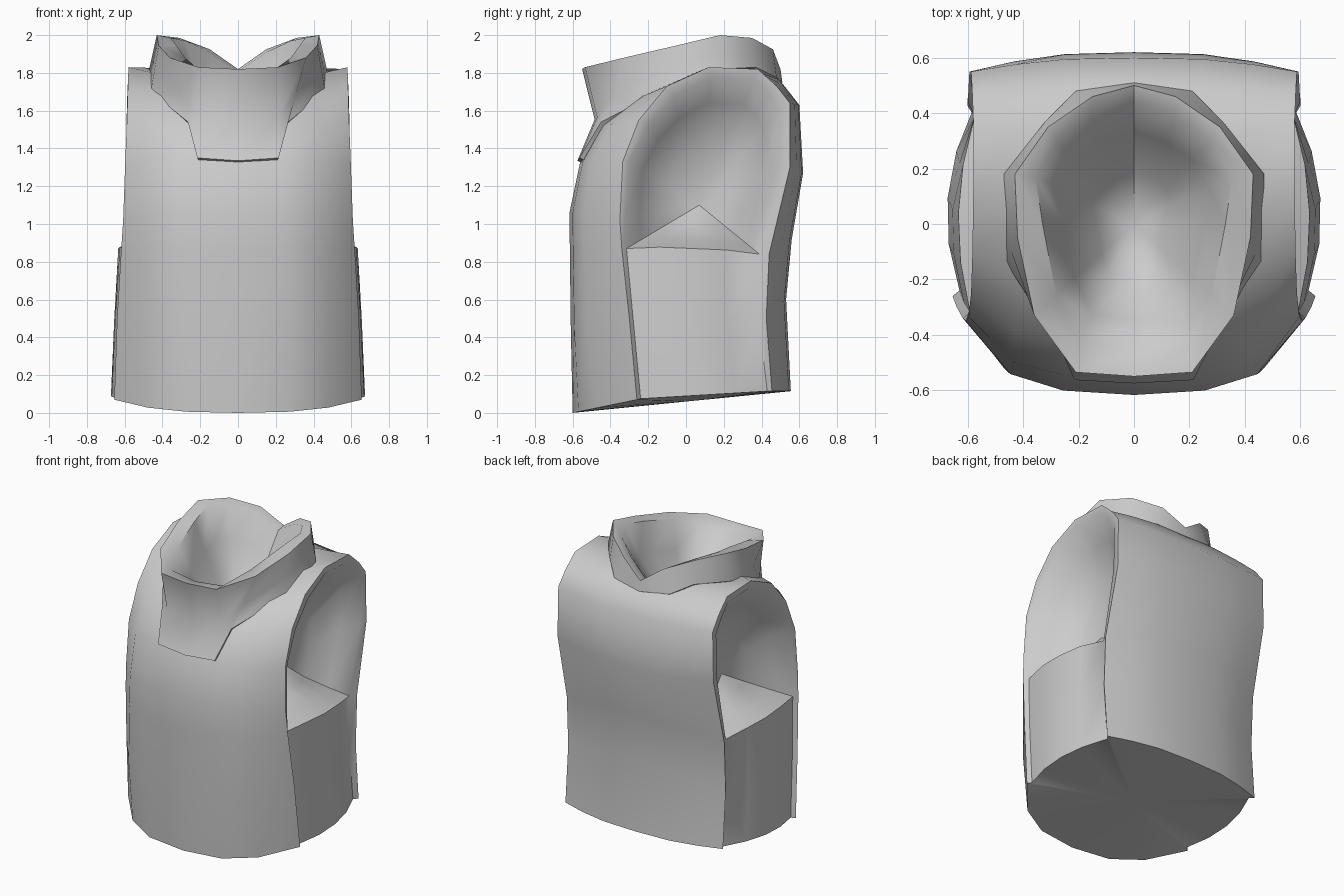
import bpy, bmesh
from mathutils import Vector

cube = bpy.data.objects.get("Cube")
if cube:
    bpy.data.objects.remove(cube, do_unlink=True)

grey = bpy.data.materials.new("light grey")
grey.use_nodes = True
COLOUR = (0.6, 0.6, 0.6, 1)
grey.diffuse_color = COLOUR
grey.node_tree.nodes["Principled BSDF"].inputs["Base Color"].default_value = COLOUR


def skin(bm, a, b, closed=False):
    """Quads between two equal rows of points."""
    n = len(a)
    for i in range(n if closed else n - 1):
        j = (i + 1) % n
        bm.faces.new([bm.verts.new(p) for p in (a[i], a[j], b[j], b[i])])


def fan(bm, ring, tip):
    for i in range(len(ring)):
        bm.faces.new([bm.verts.new(p) for p in (ring[i], ring[(i + 1) % len(ring)], tip)])


def make(name, bm):
    bmesh.ops.remove_doubles(bm, verts=bm.verts, dist=0.0005)
    bmesh.ops.recalc_face_normals(bm, faces=bm.faces)
    me = bpy.data.meshes.new(name)
    bm.to_mesh(me)
    bm.free()
    me.materials.append(grey)
    ob = bpy.data.objects.new(name, me)
    bpy.context.collection.objects.link(ob)
    return ob


def activate(ob):
    bpy.ops.object.select_all(action='DESELECT')
    ob.select_set(True)
    bpy.context.view_layer.objects.active = ob


# Stations from the front hem over the shoulder to the back hem:
# centre y, z; side edge y, z, x; inner rim y, z
STATIONS = [
    (-.60, .00, -.26, .07, .655, -.24, .075),
    (-.61, .45, -.30, .50, .640, -.28, .50),
    (-.615, .85, -.34, .87, .618, -.315, .87),
    (-.617, 1.06, -.35, 1.02, .608, -.325, 1.02),
    (-.56, 1.33, -.335, 1.33, .597, -.305, 1.33),
    (-.45, 1.52, -.25, 1.55, .588, -.20, 1.53),
    (-.27, 1.66, -.10, 1.73, .583, -.06, 1.68),
    (.00, 1.78, .12, 1.83, .580, .13, 1.78),
    (.30, 1.83, .38, 1.82, .580, .36, 1.77),
    (.49, 1.77, .48, 1.73, .584, .44, 1.69),
    (.60, 1.63, .55, 1.64, .588, .50, 1.61),
    (.62, 1.27, .55, 1.30, .594, .50, 1.30),
    (.56, .92, .44, .84, .600, .39, .84),
    (.53, .60, .425, .50, .600, .385, .50),
    (.555, .115, .455, .115, .600, .43, .115),
]
COLUMNS = (0, .42, .73, 1)
HEM_CURVE = (0, .09, .40, 1)
FRONT_CURVE = (0, .06, .28, 1)
BACK_CURVE = (0, .10, .48, 1)

# Torso: wrapped front and back, side panels, arm sockets, flat base
bm = bmesh.new()
rows = []
for i, (yc, zc, ye, ze, xe, yi, zi) in enumerate(STATIONS):
    curve = HEM_CURVE if i == 0 else FRONT_CURVE if i < 8 else BACK_CURVE
    half = [Vector((xe * u, yc + (ye - yc) * f, zc + (ze - zc) * f))
            for u, f in zip(COLUMNS, curve)]
    rows.append([Vector((-p.x, p.y, p.z)) for p in half[:0:-1]] + half)
for a, b in zip(rows, rows[1:]):
    skin(bm, a, b)

hems = {}
for s in (1, -1):
    outer = [Vector((s * r[4], r[2], r[3])) for r in STATIONS]
    # the rim steps further in beside the side panel
    inner = [Vector((s * (r[4] - (.008 if 2 < i < 12 else .025)), r[5], r[6]))
             for i, r in enumerate(STATIONS)]
    skin(bm, outer, inner)
    # bulging side panel below the arm
    panel = []
    for k in range(3):
        a, b = inner[k], inner[14 - k]
        line = [a.lerp(b, t / 4) for t in range(5)]
        for t in (1, 2, 3):
            line[t].x += s * (.07 - .01 * k) * t * (4 - t) / 4
            line[t].z += .015 if k == 2 else 0
        panel.append(line)
    for a, b in zip(panel, panel[1:]):
        skin(bm, a, b)
    hems[s] = panel[0]
    # concave arm socket, deepest low down
    loop = inner[2:13] + panel[2][3:0:-1]
    centre = Vector((0, .07, 1.1))
    previous = loop
    for scale, depth in ((.8, .11), (.48, .23)):
        ring = []
        for p in loop:
            q = centre + (p - centre) * scale
            ring.append(Vector((p.x - s * depth, q.y, q.z)))
        skin(bm, previous, ring, True)
        previous = ring
    fan(bm, previous, Vector((s * .32, .07, 1.1)))

base = rows[0] + hems[1] + rows[-1][::-1] + hems[-1][::-1]
base = [p for i, p in enumerate(base) if (p - base[i - 1]).length > .001]
fan(bm, base, Vector((0, 0, .06)))
torso = make("torso", bm)

# Collar points, front centre round to back centre: rim, inner rim, base
RIM = [(0, -.55, 1.82), (.21, -.535, 1.83), (.36, -.33, 1.88), (.42, -.05, 1.945),
       (.43, .18, 2.0), (.31, .35, 1.985), (.15, .46, 1.925), (0, .50, 1.82)]
INNER = [(0, -.46, 1.80), (.20, -.43, 1.81), (.28, -.26, 1.88), (.33, 0, 1.95),
         (.355, .17, 1.985), (.28, .30, 1.97), (.15, .39, 1.91), (0, .44, 1.81)]
BASE = [(0, -.575, 1.335), (.215, -.563, 1.35), (.265, -.45, 1.54), (.462, -.14, 1.70),
        (.47, .18, 1.82), (.32, .37, 1.83), (.21, .48, 1.775), (0, .51, 1.75)]


def ring_of(half):
    half = [Vector(p) for p in half]
    return half + [Vector((-p.x, p.y, p.z)) for p in half[-2:0:-1]]


rim, inner, foot = ring_of(RIM), ring_of(INNER), ring_of(BASE)
waist = []
for i, (a, b) in enumerate(zip(foot, rim)):
    k = min(i, 14 - i)
    waist.append(a.lerp(b, .45) + Vector((0, (.08, .08, .02)[k] if k < 3 else 0, 0)))
under = [p + Vector((-p.x * .05, .04 if p.y < 0 else -.03, -.02)) for p in foot]

APEX = Vector((0, 0, 1.43))


def bowl(grow, drop):
    rings = []
    for scale, t in ((1, 0), (.76, .36), (.42, .76)):
        rings.append([Vector((p.x * (scale + grow), p.y * (scale + grow),
                              p.z + (APEX.z - p.z) * t - drop)) for p in inner])
    return rings


# Collar with front bib and neck bowl
bm = bmesh.new()
rings = [under, foot, waist, rim] + bowl(0, 0)
for a, b in zip(rings, rings[1:]):
    skin(bm, a, b, True)
fan(bm, rings[-1], APEX)
collar = make("collar", bm)

# Neck opening cut out of the torso
bm = bmesh.new()
rings = bowl(.03, .015)
lid = [Vector((p.x, p.y, 2.3)) for p in rings[0]]
rings.insert(0, lid)
for a, b in zip(rings, rings[1:]):
    skin(bm, a, b, True)
fan(bm, rings[-1], APEX - Vector((0, 0, .015)))
fan(bm, lid, Vector((0, 0, 2.3)))
cutter = make("neck_cutter", bm)
cutter.hide_render = True
cut = torso.modifiers.new("neck opening", 'BOOLEAN')
cut.operation = 'DIFFERENCE'
cut.solver = 'EXACT'
cut.object = cutter
activate(torso)
bpy.ops.object.modifier_apply(modifier=cut.name)
bpy.data.objects.remove(cutter, do_unlink=True)

for ob, angle in ((torso, .8), (collar, .9)):
    activate(ob)
    bpy.ops.object.shade_smooth_by_angle(angle=angle)
